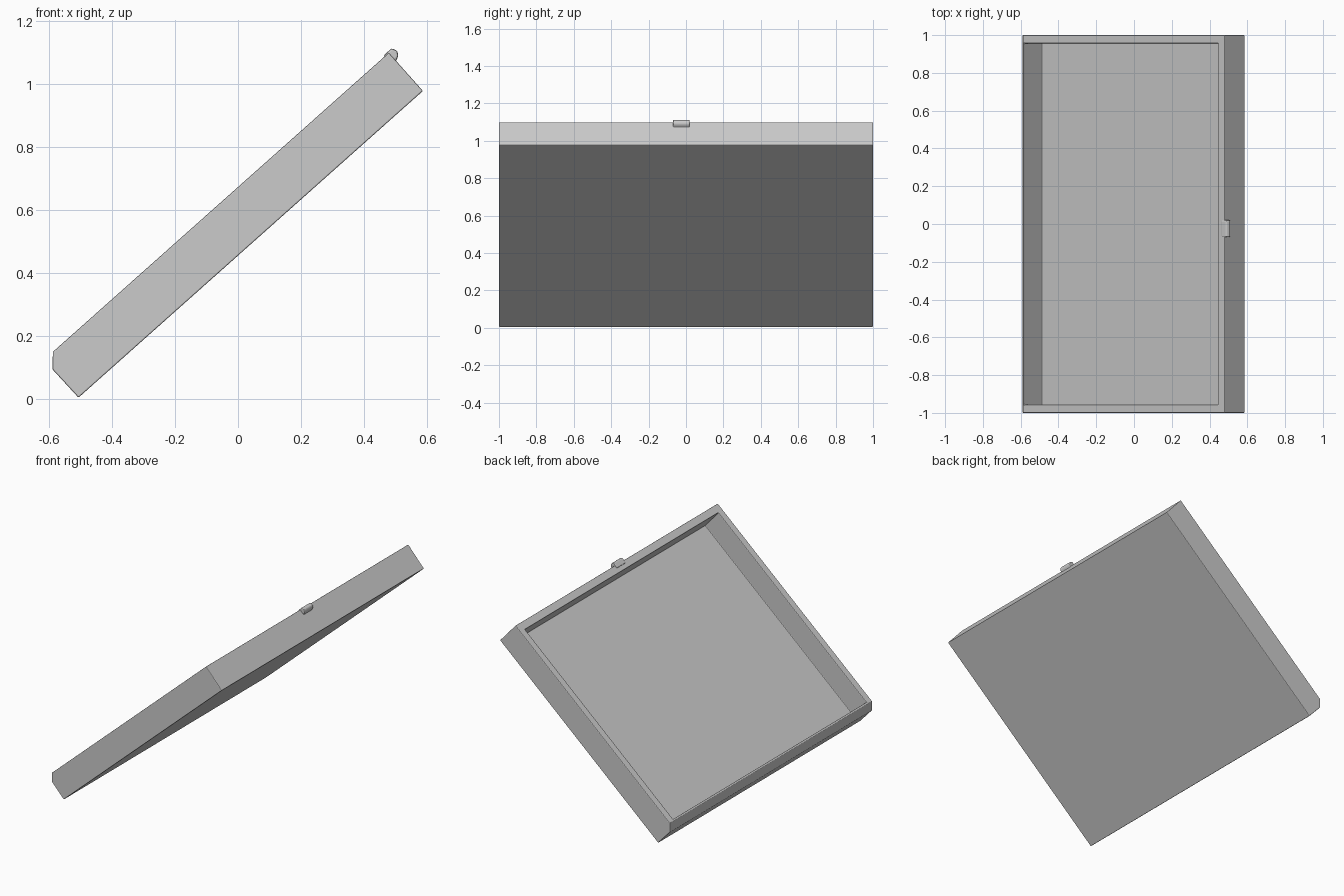
import bpy, bmesh, math
from mathutils import Vector

if "Cube" in bpy.data.objects:
    bpy.data.objects.remove(bpy.data.objects["Cube"])

ANGLE = math.atan2(0.975, 1.095)
U = Vector((math.cos(ANGLE), 0, math.sin(ANGLE)))    # up the slope
N = Vector((-math.sin(ANGLE), 0, math.cos(ANGLE)))   # out of the open side
ORIGIN = Vector((-0.507, 0, 0.003))
LENGTH, DEPTH, WALL, FLOOR = 1.466, 0.163, 0.047, 0.022


def prism(name, profile, y0, y1):
    """Extrude a profile given in (slope, normal) coordinates along y."""
    bm = bmesh.new()
    verts = [bm.verts.new(ORIGIN + U * a + N * b + Vector((0, y0, 0))) for a, b in profile]
    face = bm.faces.new(verts)
    new = bmesh.ops.extrude_face_region(bm, geom=[face])["geom"]
    bmesh.ops.translate(bm, vec=(0, y1 - y0, 0),
                        verts=[g for g in new if isinstance(g, bmesh.types.BMVert)])
    bmesh.ops.recalc_face_normals(bm, faces=bm.faces)
    mesh = bpy.data.meshes.new(name)
    bm.to_mesh(mesh)
    bm.free()
    obj = bpy.data.objects.new(name, mesh)
    bpy.context.collection.objects.link(obj)
    return obj


def bevel(obj, width):
    mod = obj.modifiers.new("soft_edges", "BEVEL")
    mod.width = width
    mod.segments = 2
    mod.limit_method = "ANGLE"


# Tray shell with a chamfered lower edge
tray = prism("tray", [(0, 0), (LENGTH, 0), (LENGTH, DEPTH), (0.036, DEPTH), (-0.002, 0.122)], -1, 1)

# Recess that leaves thin walls and floor
recess = prism("recess_cutter", [(WALL, FLOOR), (LENGTH - WALL, FLOOR),
                                 (LENGTH - WALL, 0.3), (WALL, 0.3)], -0.956, 0.956)
recess.hide_render = True
recess.hide_viewport = True
cut = tray.modifiers.new("recess", "BOOLEAN")
cut.operation = "DIFFERENCE"
cut.solver = "EXACT"
cut.object = recess
bevel(tray, 0.004)

# Small catch on the upper wall
catch = prism("catch", [(LENGTH - 0.02, 0.12), (LENGTH + 0.016, 0.135), (LENGTH + 0.024, 0.15),
                        (LENGTH + 0.016, 0.168), (LENGTH - 0.02, 0.167)], -0.07, 0.02)
bevel(catch, 0.006)
